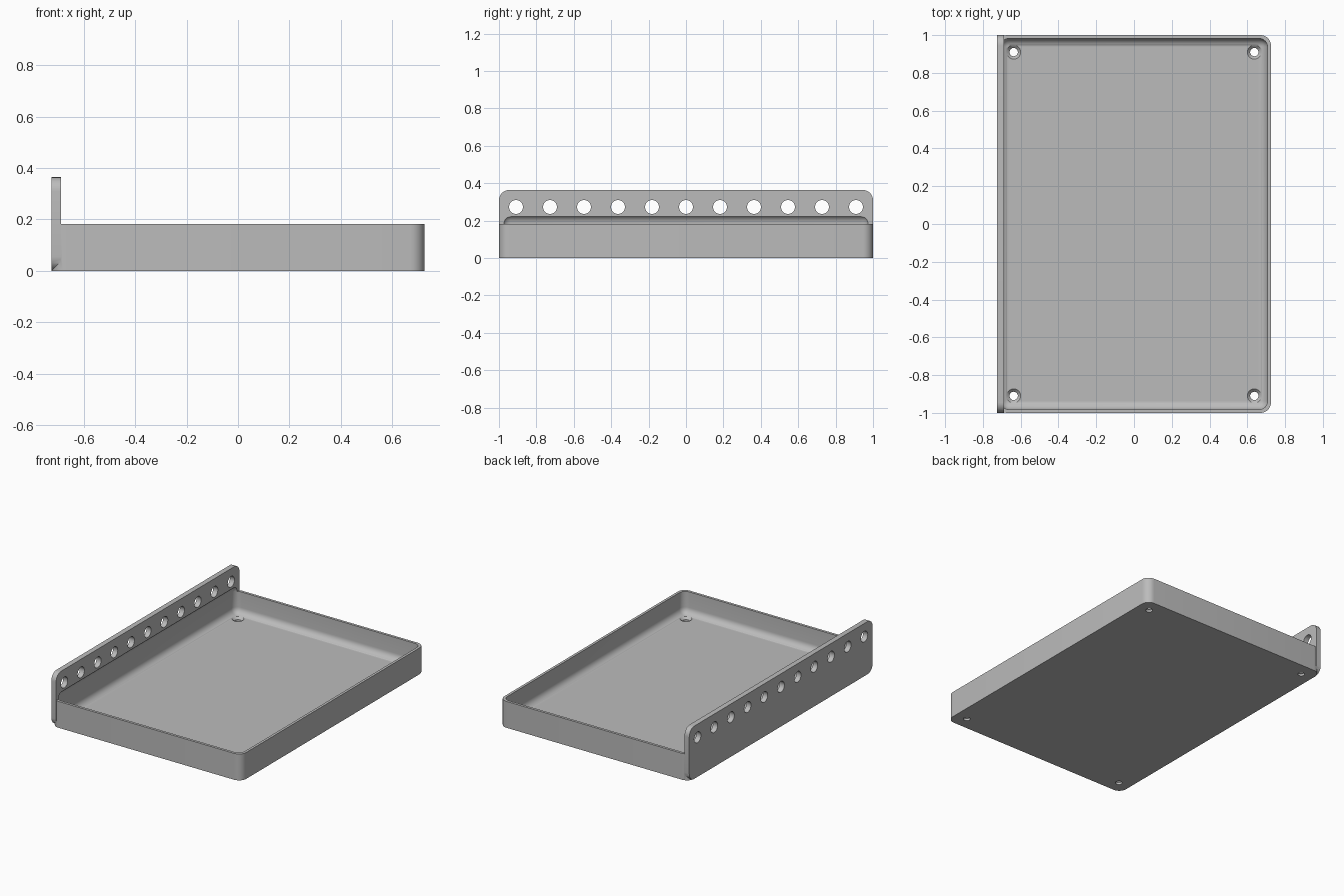
import bpy, bmesh, math
from mathutils import Matrix, Vector

if "Cube" in bpy.data.objects:
    bpy.data.objects.remove(bpy.data.objects["Cube"], do_unlink=True)

HALF_X, HALF_Y = 0.725, 1.0
WALL, FLOOR, RIM_Z = 0.018, 0.03, 0.182
RAIL_Z, RAIL_T = 0.364, 0.036
CORNER, FILLET = 0.055, 0.045

grey = bpy.data.materials.new("plain grey")
grey.use_nodes = True
colour = (0.5, 0.5, 0.5, 1)
grey.diffuse_color = colour
grey.node_tree.nodes["Principled BSDF"].inputs["Base Color"].default_value = colour


def make_object(name, bm):
    bmesh.ops.recalc_face_normals(bm, faces=bm.faces)
    mesh = bpy.data.meshes.new(name)
    bm.to_mesh(mesh)
    bm.free()
    mesh.materials.append(grey)
    obj = bpy.data.objects.new(name, mesh)
    bpy.context.collection.objects.link(obj)
    return obj


def rounded_box(name, low, high, radius, axes):
    """Box between two corners, rounding the edges that run along the given axes."""
    low, high = Vector(low), Vector(high)
    bm = bmesh.new()
    bmesh.ops.create_cube(bm, size=1)
    bmesh.ops.scale(bm, vec=high - low, verts=bm.verts)
    bmesh.ops.translate(bm, vec=(low + high) / 2, verts=bm.verts)
    edges = [e for e in bm.edges
             if any(abs((e.verts[0].co - e.verts[1].co)[a]) > 1e-4 for a in axes)]
    bmesh.ops.bevel(bm, geom=edges, offset=radius, segments=8, profile=0.5,
                    affect='EDGES')
    return make_object(name, bm)


def drill(name, places, r1, r2, length, rotation=Matrix()):
    """A row of round cutters centred on the given places."""
    bm = bmesh.new()
    for place in places:
        bmesh.ops.create_cone(bm, cap_ends=True, segments=32, radius1=r1, radius2=r2,
                              depth=length, matrix=Matrix.Translation(place) @ rotation)
    return make_object(name, bm)


def combine(target, other, operation):
    mod = target.modifiers.new(other.name, 'BOOLEAN')
    mod.operation, mod.solver, mod.object = operation, 'EXACT', other
    bpy.context.view_layer.objects.active = target
    bpy.ops.object.modifier_apply(modifier=mod.name)
    bpy.data.objects.remove(other, do_unlink=True)


# Tray body joined to the tall side rail
tray = rounded_box("tray_with_side_rail", (-HALF_X, -HALF_Y, 0),
                   (HALF_X, HALF_Y, RIM_Z), CORNER, [2])
rail = rounded_box("side_rail", (-HALF_X, -HALF_Y, 0),
                   (-HALF_X + RAIL_T, HALF_Y, RAIL_Z), CORNER, [0])
combine(tray, rail, 'UNION')

# Filleted cavity, biting slightly into the rail
cavity = rounded_box("cavity", (WALL - HALF_X, WALL - HALF_Y, FLOOR),
                     (HALF_X - WALL, HALF_Y - WALL, 0.23), FILLET, [0, 1, 2])
combine(tray, cavity, 'DIFFERENCE')

# Row of holes through the rail
rail_holes = [(-HALF_X + RAIL_T / 2, i * HALF_Y / 5.5, 0.273) for i in range(-5, 6)]
combine(tray, drill("rail_holes", rail_holes, 0.037, 0.037, 0.1,
                    Matrix.Rotation(math.pi / 2, 4, 'Y')), 'DIFFERENCE')

# Countersunk screw holes in the floor corners
corners = [(x, y) for x in (-0.637, 0.637) for y in (-0.91, 0.91)]
combine(tray, drill("screw_holes", [(x, y, 0.02) for x, y in corners],
                    0.022, 0.022, 0.1), 'DIFFERENCE')
combine(tray, drill("countersinks", [(x, y, 0.029) for x, y in corners],
                    0.021, 0.051, 0.03), 'DIFFERENCE')

# Smooth fillets, crisp edges
bpy.ops.object.select_all(action='DESELECT')
tray.select_set(True)
bpy.context.view_layer.objects.active = tray
bpy.ops.object.shade_smooth_by_angle(angle=math.radians(30))
